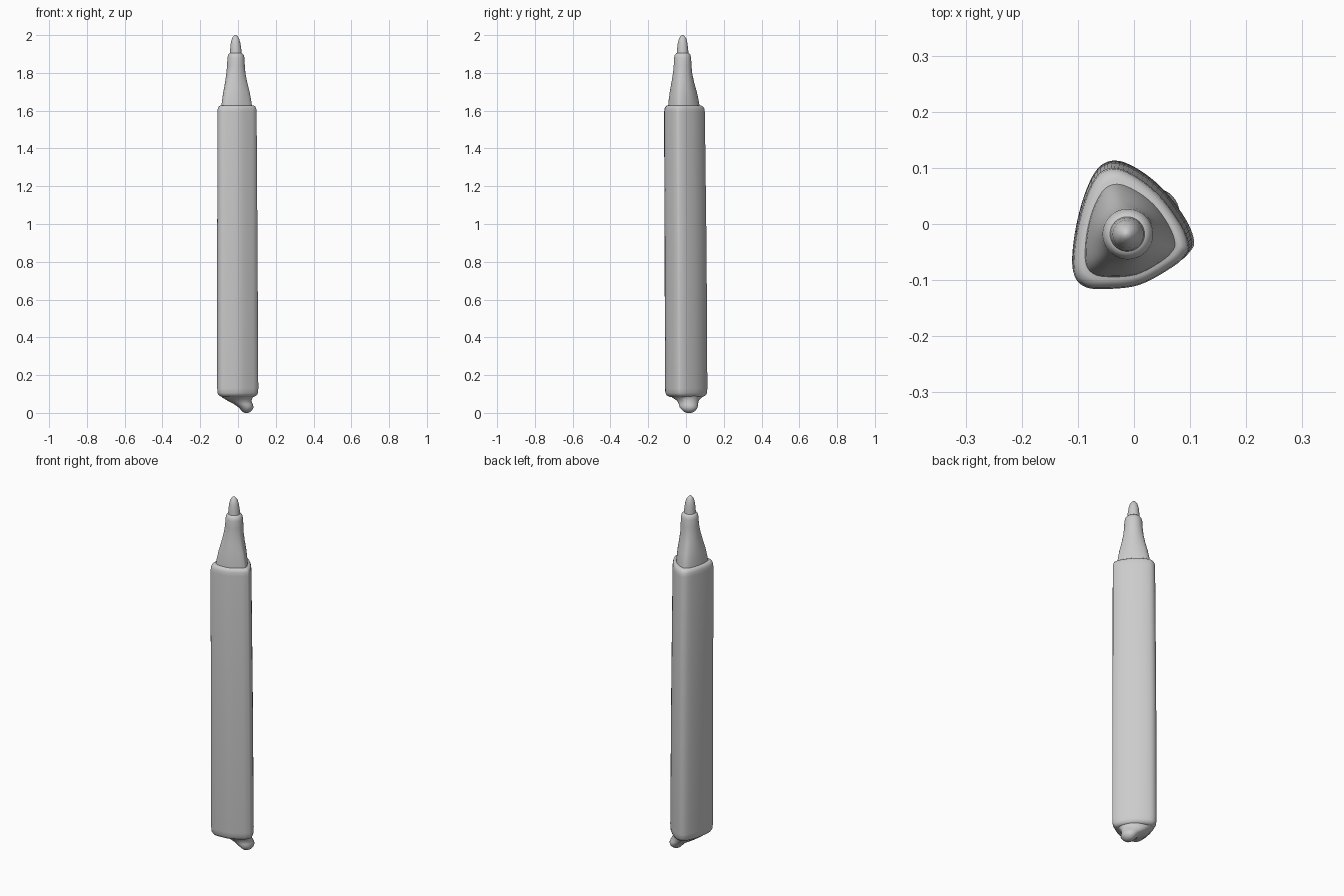
import bpy, bmesh, math
from mathutils import Vector

cube = bpy.data.objects.get("Cube")
if cube:
    bpy.data.objects.remove(cube)

grey = bpy.data.materials.new("plain_grey")
grey.use_nodes = True
grey.diffuse_color = (0.6, 0.6, 0.6, 1)
bsdf = next(n for n in grey.node_tree.nodes if n.type == "BSDF_PRINCIPLED")
bsdf.inputs["Base Color"].default_value = grey.diffuse_color
bsdf.inputs["Roughness"].default_value = 0.7

# Rounded triangular cross-section, counter-clockwise from the right corner
OUTLINE = [(.108, -.03), (.094, .007), (.055, .06), (.01, .097), (-.032, .114),
           (-.065, .1), (-.09, .05), (-.107, -.02), (-.11, -.08), (-.09, -.107),
           (-.05, -.112), (.015, -.104), (.078, -.07), (.102, -.048)]


def smooth_outline(points, steps=5):
    """Closed Catmull-Rom curve through the points."""
    pts, out = [Vector(p) for p in points], []
    n = len(pts)
    for i in range(n):
        a, b, c, d = (pts[(i + k) % n] for k in (-1, 0, 1, 2))
        for s in range(steps):
            t = s / steps
            out.append(0.5 * (2 * b + (c - a) * t + (2 * a - 5 * b + 4 * c - d) * t * t
                              + (3 * b - a - 3 * c + d) * t ** 3))
    return out


TRIANGLE = [p / 0.11 for p in smooth_outline(OUTLINE)]


def loft(name, sections, angle=60):
    """Skin sections (z, centre x, centre y, radius x, radius y, roundness)."""
    bm = bmesh.new()
    rings = []
    for z, cx, cy, rx, ry, roundness in sections:
        ring = []
        for p in TRIANGLE:
            q = p.lerp(p.normalized(), roundness)
            ring.append(bm.verts.new((cx + q.x * rx, cy + q.y * ry, z)))
        rings.append(ring)
    n = len(TRIANGLE)
    for low, high in zip(rings, rings[1:]):
        for i in range(n):
            j = (i + 1) % n
            bm.faces.new((low[i], low[j], high[j], high[i]))
    bm.faces.new(rings[0][::-1])
    bm.faces.new(rings[-1])
    mesh = bpy.data.meshes.new(name)
    bm.to_mesh(mesh)
    bm.free()
    mesh.materials.append(grey)
    obj = bpy.data.objects.new(name, mesh)
    bpy.context.collection.objects.link(obj)
    bpy.ops.object.select_all(action="DESELECT")
    obj.select_set(True)
    bpy.context.view_layer.objects.active = obj
    bpy.ops.object.shade_smooth_by_angle(angle=math.radians(angle))
    return obj


# Long barrel with softened ends
loft("barrel", [
    (.085, 0, 0, .085, .085, 0), (.092, 0, 0, .1, .1, 0), (.105, 0, 0, .107, .107, 0),
    (.13, 0, 0, .109, .109, 0), (.85, -.002, -.003, .107, .108, 0),
    (1.59, -.004, -.009, .104, .105, 0), (1.61, -.004, -.009, .102, .103, 0),
    (1.622, -.004, -.01, .097, .097, 0), (1.628, -.005, -.011, .087, .087, 0)])

# Nose changing from triangular to round
loft("nose", [
    (1.61, -.006, -.012, .083, .083, .1), (1.65, -.007, -.013, .079, .079, .15),
    (1.7, -.008, -.015, .071, .071, .3), (1.75, -.01, -.017, .06, .06, .55),
    (1.8, -.011, -.018, .051, .051, .8), (1.84, -.011, -.018, .047, .047, 1),
    (1.88, -.011, -.018, .045, .045, 1), (1.896, -.011, -.018, .041, .041, 1),
    (1.906, -.012, -.018, .032, .032, 1)])

# Rounded writing tip
loft("nib", [
    (1.89, -.012, -.018, .032, .032, 1), (1.93, -.012, -.018, .029, .029, 1),
    (1.96, -.013, -.018, .025, .025, 1), (1.982, -.013, -.018, .019, .019, 1),
    (1.995, -.014, -.018, .01, .01, 1), (2.0, -.014, -.018, .003, .003, 1)])

# Slanted, off-centre plug at the lower end
loft("end_plug", [
    (0, .045, .016, .008, .01, 1), (.005, .046, .016, .02, .025, 1),
    (.015, .046, .016, .03, .037, 1), (.03, .042, .014, .04, .048, 1),
    (.045, .03, .013, .049, .05, .9), (.065, .008, .01, .065, .058, .6),
    (.082, -.003, .004, .083, .078, .3), (.1, -.003, 0, .1, .098, 0)])
